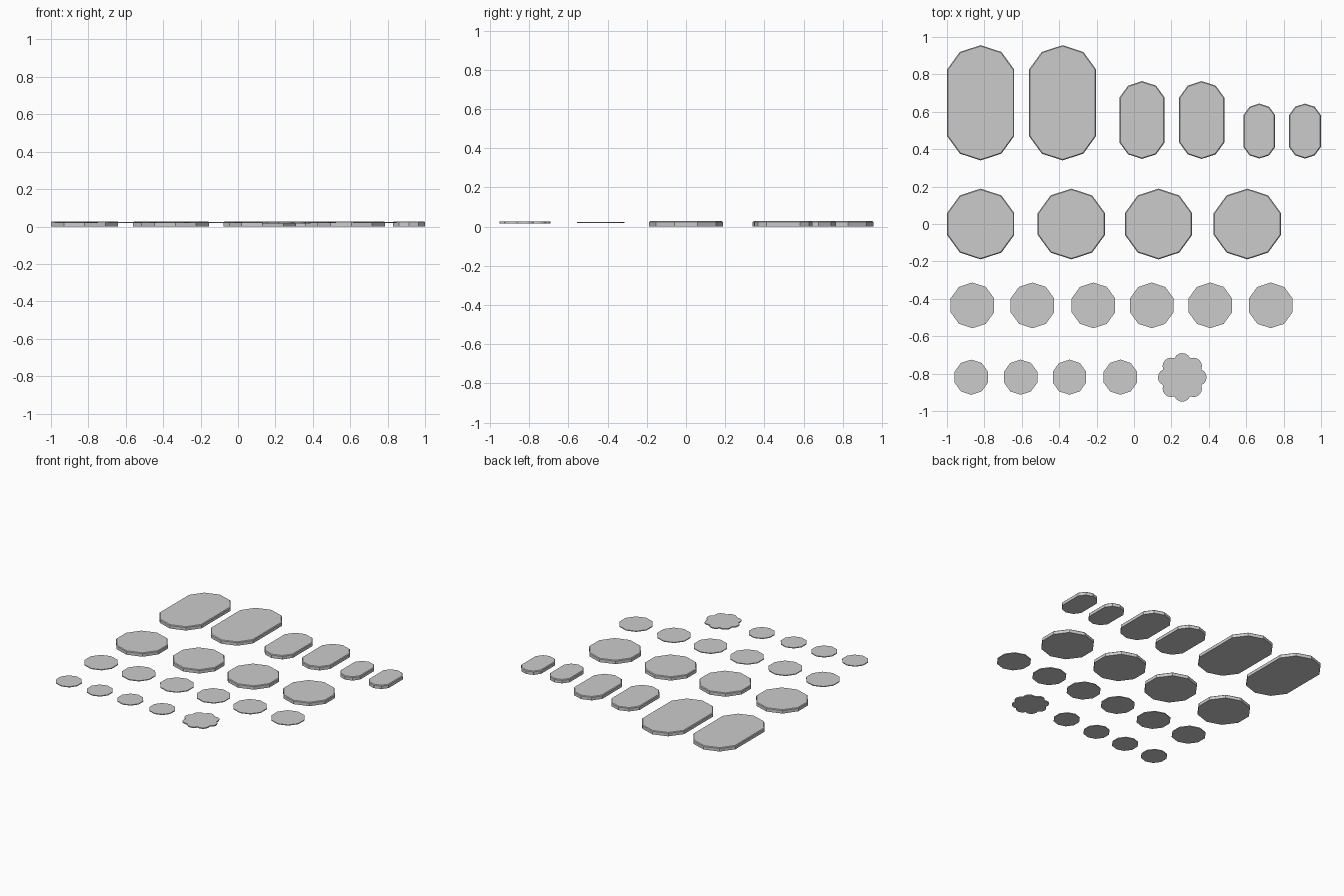
import bpy
import bmesh
from math import cos, sin, pi, radians

if "Cube" in bpy.data.objects:
    bpy.data.objects.remove(bpy.data.objects["Cube"])


def slab(name, points, x, y, z0, z1, bevel=0.0):
    """Extrude an outline into a flat tile with a chamfered top rim."""
    bm = bmesh.new()
    base = bm.faces.new([bm.verts.new((px, py, z0)) for px, py in points])
    ext = bmesh.ops.extrude_face_region(bm, geom=[base], use_keep_orig=True)
    top = [v for v in ext["geom"] if isinstance(v, bmesh.types.BMVert)]
    bmesh.ops.translate(bm, vec=(0, 0, z1 - z0), verts=top)
    bmesh.ops.recalc_face_normals(bm, faces=bm.faces[:])
    if bevel:
        rim = [e for e in bm.edges if all(v in top for v in e.verts)]
        bmesh.ops.bevel(bm, geom=rim, offset=bevel, segments=1,
                        profile=0.5, affect='EDGES')
    mesh = bpy.data.meshes.new(name)
    bm.to_mesh(mesh)
    bm.free()
    obj = bpy.data.objects.new(name, mesh)
    obj.location = (x, y, 0)
    bpy.context.collection.objects.link(obj)
    return obj


def decagon(r, stretch=0.0):
    """Ten-sided outline, point up, optionally pulled apart along y."""
    pts = []
    for i in range(10):
        a = radians(18 + 36 * i)
        px, py = r * cos(a), r * sin(a)
        pts.append((px, py + (stretch if py > 0 else -stretch)))
    return pts


def flower(r, depth, petals, steps=6):
    """Scalloped outline with rounded petals and sharp notches."""
    n = petals * steps
    pts = []
    for i in range(n):
        a = pi / 2 + 2 * pi * i / n
        rad = r - depth + depth * abs(cos(petals * (a - pi / 2) / 2)) ** 0.8
        pts.append((rad * cos(a), rad * sin(a)))
    return pts


# Back row: oblong tiles in three sizes (radius, half length, centre y, x list)
for size, r, half, y, xs in (
        ("large", 0.189, 0.308, 0.648, (-0.82, -0.382)),
        ("medium", 0.127, 0.208, 0.556, (0.043, 0.362)),
        ("small", 0.089, 0.147, 0.497, (0.67, 0.914))):
    for i, x in enumerate(xs):
        slab(f"{size}_oblong_tile_{i + 1}", decagon(r, half - r), x, y, 0, 0.028, 0.005)

# Second row: large round tiles
for i, x in enumerate((-0.82, -0.335, 0.131, 0.606)):
    slab(f"large_disc_{i + 1}", decagon(0.189), x, 0.0, 0, 0.028, 0.005)

# Third row: thin medium discs
for i, x in enumerate((-0.864, -0.543, -0.217, 0.095, 0.408, 0.731)):
    slab(f"medium_disc_{i + 1}", decagon(0.122), x, -0.435, 0.018, 0.024)

# Front row: thin small discs and a scalloped flower tile
for i, x in enumerate((-0.87, -0.606, -0.345, -0.073)):
    slab(f"small_disc_{i + 1}", decagon(0.094), x, -0.819, 0.018, 0.024)
slab("flower_tile", flower(0.13, 0.02, 8), 0.258, -0.82, 0.017, 0.025)
